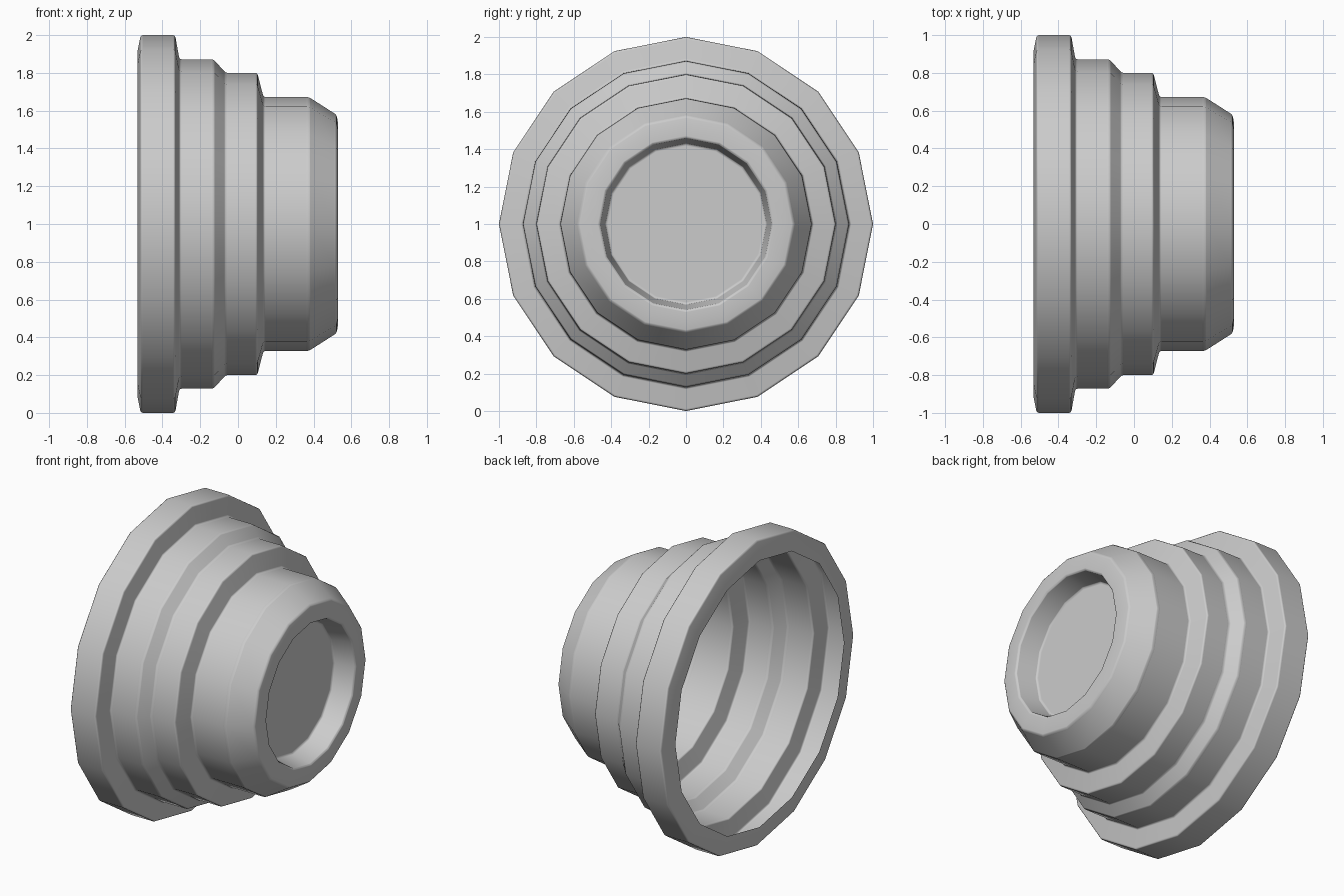
import bpy, bmesh
from math import sin, cos, tau, radians

if "Cube" in bpy.data.objects:
    bpy.data.objects.remove(bpy.data.objects["Cube"])

SIDES = 16


def lathe_x(name, profile, z):
    """Revolve (x, radius) points around a horizontal axis along x."""
    bm = bmesh.new()
    rings = []
    for x, r in profile:
        if r == 0:
            rings.append([bm.verts.new((x, 0, z))] * SIDES)
        else:
            rings.append([bm.verts.new((x, r * sin(tau * i / SIDES), z + r * cos(tau * i / SIDES)))
                          for i in range(SIDES)])
    for a, b in zip(rings, rings[1:]):
        for i in range(SIDES):
            j = (i + 1) % SIDES
            bm.faces.new(list(dict.fromkeys((b[i], b[j], a[j], a[i]))))
    for f in bm.faces:
        f.smooth = True
    mesh = bpy.data.meshes.new(name)
    bm.to_mesh(mesh)
    bm.free()
    ob = bpy.data.objects.new(name, mesh)
    bpy.context.collection.objects.link(ob)
    return ob


# Thin shell: turned-in rim, two collars, tapered nose
shell = [(-0.533, 0.872), (-0.533, 0.91), (-0.515, 1.0), (-0.333, 1.0), (-0.31, 0.872),
         (-0.13, 0.872), (-0.065, 0.80), (0.102, 0.80), (0.135, 0.672), (0.375, 0.672),
         (0.522, 0.578)]
# Recessed front face
recess = [(0.53, 0.53), (0.53, 0.46), (0.39, 0.43), (0.39, 0)]

cup = lathe_x("stepped_cup", shell + recess, 1.0)

# Small rounded edges on the steps only, not between the sides
bevel = cup.modifiers.new("soft_edges", 'BEVEL')
bevel.width = 0.012
bevel.segments = 3
bevel.limit_method = 'ANGLE'
bevel.angle_limit = radians(30)
bevel.harden_normals = True
